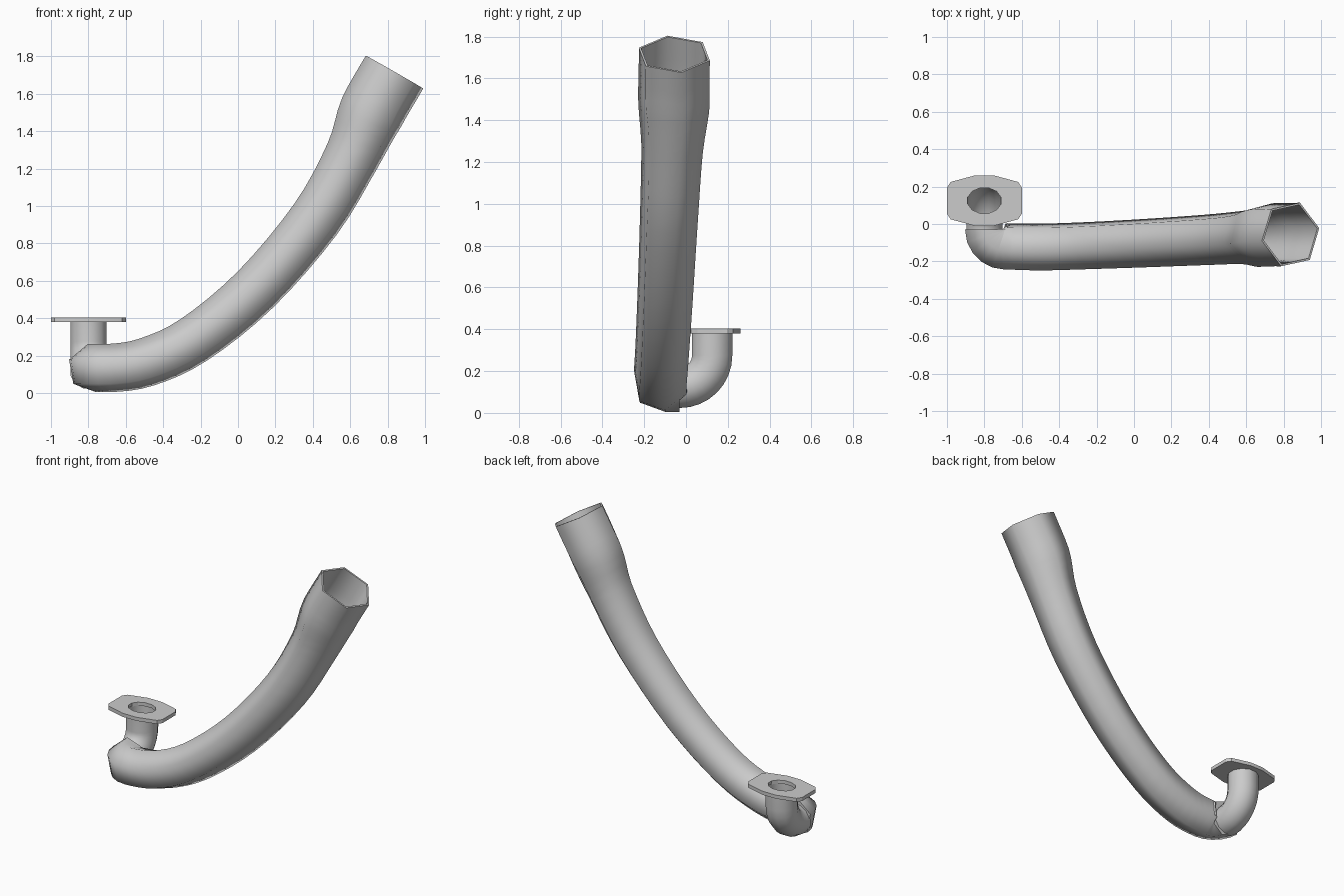
import bpy, bmesh, math
from mathutils import Vector

if "Cube" in bpy.data.objects:
    bpy.data.objects.remove(bpy.data.objects["Cube"])

Z = Vector((0, 0, 1))


def finish(name, verts, faces, wall=0, angle=65):
    me = bpy.data.meshes.new(name)
    me.from_pydata(verts, [], faces)
    ob = bpy.data.objects.new(name, me)
    bpy.context.collection.objects.link(ob)
    bpy.ops.object.select_all(action='DESELECT')
    ob.select_set(True)
    bpy.context.view_layer.objects.active = ob
    if wall:
        mod = ob.modifiers.new("wall", 'SOLIDIFY')
        mod.thickness = wall
        mod.offset = -1
        bpy.ops.object.modifier_apply(modifier=mod.name)
    bpy.ops.object.shade_smooth_by_angle(angle=math.radians(angle))
    return ob


def tube(name, path, tangents, radii, sides, turn=0, side=None, cap=False, wall=0.012):
    verts, faces = [], []
    for p, t, r in zip(path, tangents, radii):
        v = side or Z.cross(t).normalized()
        u = v.cross(t).normalized()
        for i in range(sides):
            a = math.radians(turn) + math.tau * i / sides
            verts.append(p + r * (math.cos(a) * u + math.sin(a) * v))
    for k in range(len(path) - 1):
        for i in range(sides):
            j = (i + 1) % sides
            a, b = k * sides, (k + 1) * sides
            faces.append((a + i, a + j, b + j, b + i))
    if cap:
        faces.append(tuple(reversed(range(sides))))
    return finish(name, verts, faces, wall)


# Main pipe: tight bend, long upward sweep, flared hexagonal mouth
path, tangents, radii = [], [], []
for k in range(5):
    a = math.pi / 2 * k / 5
    path.append(Vector((-0.69 - 0.09 * math.cos(a), -0.03 - 0.09 * math.sin(a), 0.133)))
    tangents.append(Vector((math.sin(a), -math.cos(a), 0)))
    radii.append(0.131)

keys = [(-0.69, -0.12, 0.133, 0.131), (-0.49, -0.123, 0.165, 0.133),
        (-0.235, -0.115, 0.285, 0.134), (0.095, -0.10, 0.555, 0.138),
        (0.415, -0.082, 0.93, 0.144), (0.61, -0.067, 1.265, 0.153),
        (0.715, -0.058, 1.503, 0.18), (0.837, -0.056, 1.716, 0.18)]
keys = [Vector(k) for k in keys]
ext = [keys[0] - Vector((0.2, 0, 0, 0))] + keys + [2 * keys[-1] - keys[-2]]
STEPS = 4
for s in range(len(keys) - 1):
    p0, p1, p2, p3 = ext[s:s + 4]
    m1, m2 = (p2 - p0) / 2, (p3 - p1) / 2
    last = s == len(keys) - 2
    for n in range(STEPS + last):
        t = n / STEPS
        q = ((2 * t**3 - 3 * t**2 + 1) * p1 + (t**3 - 2 * t**2 + t) * m1
             + (3 * t**2 - 2 * t**3) * p2 + (t**3 - t**2) * m2)
        d = ((6 * t**2 - 6 * t) * p1 + (3 * t**2 - 4 * t + 1) * m1
             + (6 * t - 6 * t**2) * p2 + (3 * t**2 - 2 * t) * m2)
        path.append(q.to_3d())
        tangents.append(d.to_3d().normalized())
        radii.append(min(q.w, 0.18))
tube("main_pipe", path, tangents, radii, 6, turn=10, cap=True)

# Inlet elbow: drops from the flange and turns into the main pipe
path, tangents = [Vector((-0.8, 0.125, 0.385))], [Vector((0, 0, -1))]
for k in range(9):
    a = math.pi / 2 * k / 8
    path.append(Vector((-0.8, -0.03 + 0.155 * math.cos(a), 0.275 - 0.155 * math.sin(a))))
    tangents.append(Vector((0, -math.sin(a), -math.cos(a))))
path.append(Vector((-0.8, -0.045, 0.12)))
tangents.append(Vector((0, -1, 0)))
tube("inlet_elbow", path, tangents, [0.1] * len(path), 12, turn=15,
     side=Vector((1, 0, 0)), wall=0.01)

# Mounting flange: chamfered plate with an oval hole
quad = [(0.2, 0.07), (0.18, 0.1), (0.05, 0.135)]
outline = (quad + [(-x, y) for x, y in reversed(quad)]
           + [(-x, -y) for x, y in quad] + [(x, -y) for x, y in reversed(quad)])
N = len(outline)
hole = [(0.092 * math.cos(math.radians(15 + 30 * i)),
         0.07 * math.sin(math.radians(15 + 30 * i))) for i in range(N)]
verts = [Vector((x - 0.8, y + 0.125, z))
         for z in (0.379, 0.403) for ring in (outline, hole) for x, y in ring]
faces = []
for i in range(N):
    j = (i + 1) % N
    for a, b in ((0, 2), (2, 3), (3, 1), (1, 0)):
        faces.append((a * N + i, a * N + j, b * N + j, b * N + i))
finish("mounting_flange", verts, faces, angle=20)
